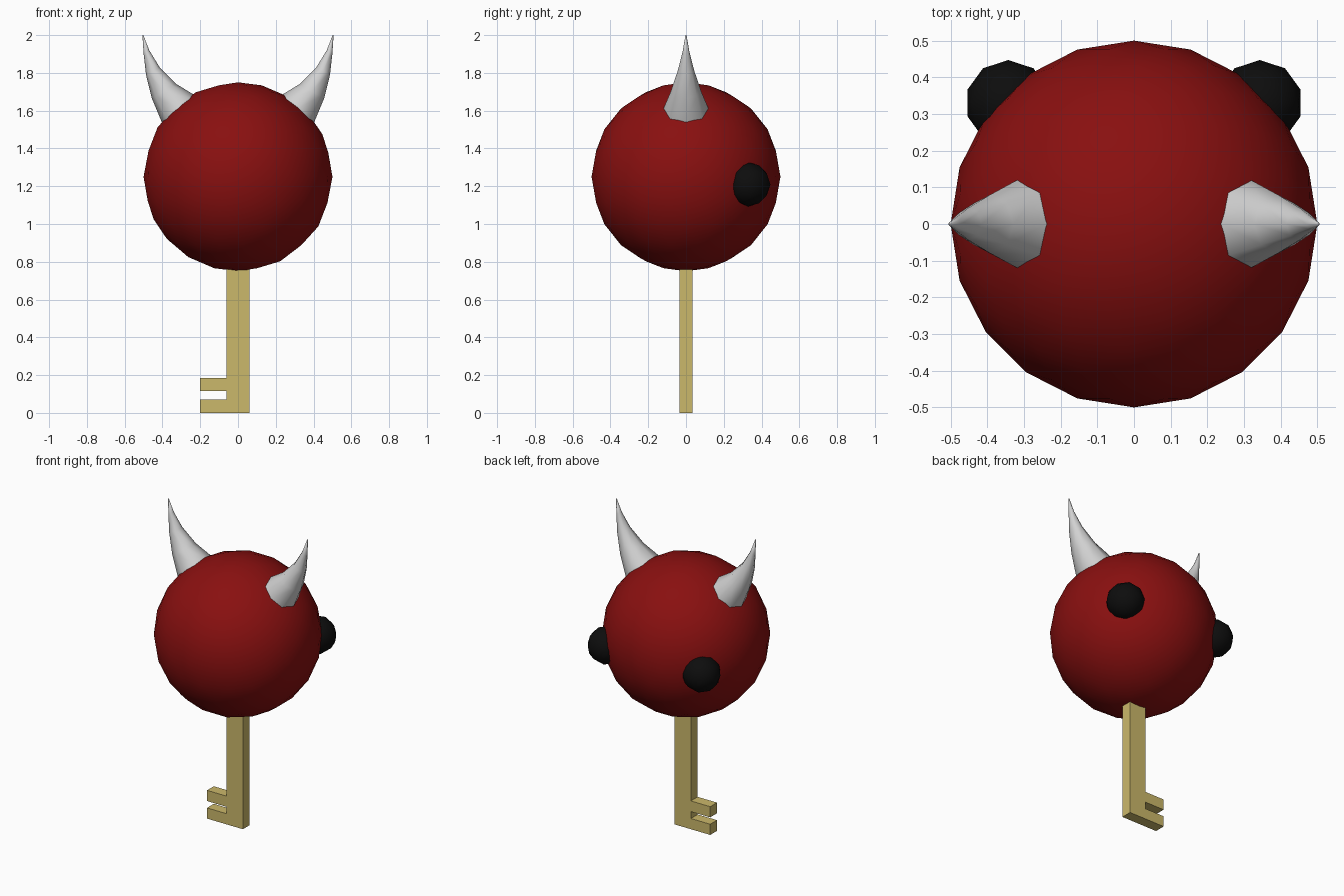
import bpy, bmesh, math
from mathutils import Vector

cube = bpy.data.objects.get("Cube")
if cube:
    bpy.data.objects.remove(cube, do_unlink=True)


def make_material(name, rgb):
    mat = bpy.data.materials.new(name)
    mat.use_nodes = True
    mat.diffuse_color = (*rgb, 1)
    bsdf = next(n for n in mat.node_tree.nodes if n.type == 'BSDF_PRINCIPLED')
    bsdf.inputs["Base Color"].default_value = (*rgb, 1)
    return mat


RED = make_material("dark red", (0.25, 0.005, 0.005))
BLACK = make_material("black", (0.004, 0.004, 0.004))
WHITE = make_material("bone white", (0.64, 0.64, 0.64))
GOLD = make_material("pale gold", (0.60, 0.48, 0.145))


def add_object(name, bm, mat, smooth):
    bmesh.ops.recalc_face_normals(bm, faces=bm.faces)
    for face in bm.faces:
        face.smooth = smooth
    mesh = bpy.data.meshes.new(name)
    bm.to_mesh(mesh)
    bm.free()
    mesh.materials.append(mat)
    obj = bpy.data.objects.new(name, mesh)
    bpy.context.collection.objects.link(obj)
    return obj


def ball(name, centre, radius, detail, mat):
    bm = bmesh.new()
    bmesh.ops.create_icosphere(bm, subdivisions=detail, radius=radius)
    add_object(name, bm, mat, True).location = centre


# Curved horn: eight-sided rings spanning an inner and an outer (x, z) point
HORN_RINGS = [((0.200, 1.655), (0.380, 1.490)),
              ((0.238, 1.687), (0.404, 1.540)),
              ((0.328, 1.742), (0.456, 1.665)),
              ((0.415, 1.830), (0.487, 1.790)),
              ((0.470, 1.920), (0.500, 1.905)),
              ((0.501, 2.000), (0.506, 2.000))]


def horn(name, side):
    bm = bmesh.new()
    rings = []
    for (xi, zi), (xo, zo) in HORN_RINGS:
        inner, outer = Vector((side * xi, 0, zi)), Vector((side * xo, 0, zo))
        centre, across = (inner + outer) / 2, (outer - inner) / 2
        depth = Vector((0, across.length * 1.07, 0))
        angles = [i * math.tau / 8 for i in range(8)]
        rings.append([bm.verts.new(centre + across * math.cos(a) + depth * math.sin(a))
                      for a in angles])
    for low, high in zip(rings, rings[1:]):
        for i in range(8):
            j = (i + 1) % 8
            bm.faces.new((low[i], low[j], high[j], high[i]))
    bm.faces.new(rings[0])
    bm.faces.new(rings[-1])
    add_object(name, bm, WHITE, True)


# Round head
ball("head", (0, 0, 1.25), 0.5, 3, RED)

# Paired horns and round black knobs at the back
for label, side in (("left", 1), ("right", -1)):
    horn(label + "_horn", side)
    ball(label + "_knob", (side * 0.343, 0.33, 1.21), 0.117, 2, BLACK)

# Key blade: outline of shaft and two teeth, extruded in depth
outline = [(0.06, 0), (0.06, 0.80), (-0.06, 0.80), (-0.06, 0.185), (-0.2, 0.185),
           (-0.2, 0.115), (-0.06, 0.115), (-0.06, 0.07), (-0.2, 0.07), (-0.2, 0)]
bm = bmesh.new()
front = bm.faces.new([bm.verts.new((x, -0.035, z)) for x, z in outline])
extruded = bmesh.ops.extrude_face_region(bm, geom=[front], use_keep_orig=True)
back = [v for v in extruded["geom"] if isinstance(v, bmesh.types.BMVert)]
bmesh.ops.translate(bm, verts=back, vec=(0, 0.07, 0))
add_object("key_blade", bm, GOLD, False)
